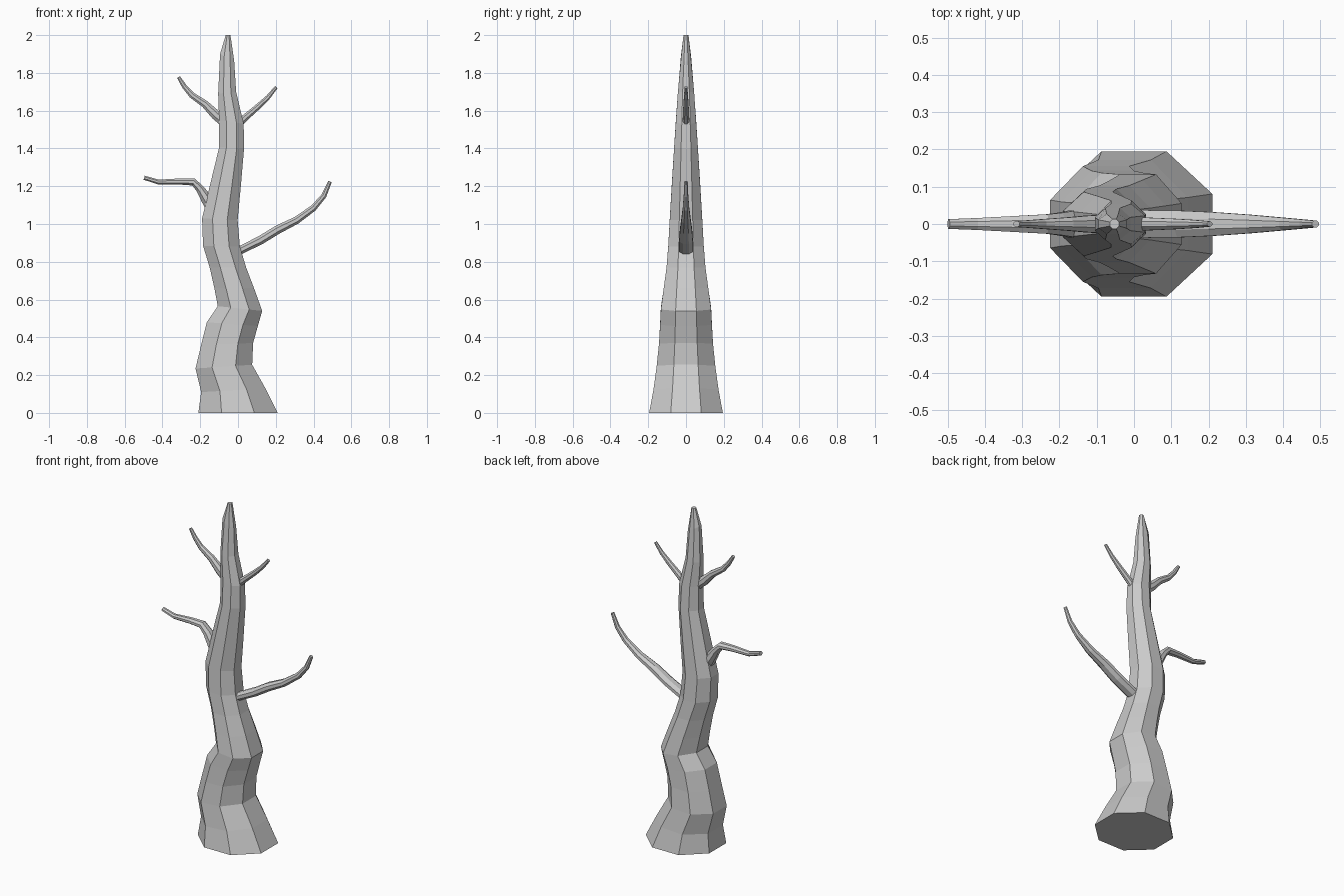
import bpy, bmesh, math
from mathutils import Vector

SIDES = 8
K = 1 / math.cos(math.pi / SIDES)   # flat-to-corner scale


def loft(name, sections):
    """Sections: (centre, half-width vector in the xz plane, half-depth in y)."""
    bm = bmesh.new()
    rings = []
    for c, u, ry in sections:
        ring = []
        for i in range(SIDES):
            a = (i + 0.5) * 2 * math.pi / SIDES
            p = c + u * (K * math.cos(a)) + Vector((0, ry * K * math.sin(a), 0))
            ring.append(bm.verts.new(p))
        rings.append(ring)
    for r0, r1 in zip(rings, rings[1:]):
        for i in range(SIDES):
            j = (i + 1) % SIDES
            bm.faces.new((r0[i], r0[j], r1[j], r1[i]))
    bm.faces.new(rings[0][::-1])
    bm.faces.new(rings[-1])
    bmesh.ops.recalc_face_normals(bm, faces=bm.faces)
    me = bpy.data.meshes.new(name)
    bm.to_mesh(me)
    bm.free()
    ob = bpy.data.objects.new(name, me)
    bpy.context.collection.objects.link(ob)
    return ob


def branch(name, pts):
    """Points: (x, z, in-plane radius, depth radius) along the branch."""
    path = [Vector((p[0], 0, p[1])) for p in pts]
    secs = []
    for i, p in enumerate(pts):
        t = (path[min(i + 1, len(path) - 1)] - path[max(i - 1, 0)]).normalized()
        secs.append((path[i], Vector((t.z, 0, -t.x)) * p[2], p[3]))
    return loft(name, secs)


# Trunk: left x, left z, right x, right z, half-depth
trunk = [
    (-.21, 0, .21, 0, .195), (-.195, .11, .145, .13, .172),
    (-.225, .235, .075, .255, .155), (-.195, .36, .08, .37, .143),
    (-.165, .48, .105, .46, .137), (-.107, .565, .128, .54, .133),
    (-.125, .66, .085, .66, .118), (-.15, .77, .043, .77, .103),
    (-.185, .885, .01, .88, .094), (-.19, 1.03, -.002, 1.02, .086),
    (-.145, 1.22, .015, 1.2, .075), (-.10, 1.405, .032, 1.40, .063),
    (-.10, 1.55, .03, 1.53, .054), (-.105, 1.69, -.01, 1.70, .043),
    (-.095, 1.9, -.02, 1.86, .027), (-.065, 2, -.04, 2, .013),
]
loft("trunk", [(Vector(((a + c) / 2, 0, (b + d) / 2)),
                Vector(((c - a) / 2, 0, (d - b) / 2)), y)
               for a, b, c, d, y in trunk])

# Branches
branch("lower_right_branch", [
    (-.03, .84, .022, .037), (.03, .87, .022, .037), (.12, .915, .023, .036),
    (.21, .97, .023, .032), (.31, 1.02, .02, .025), (.40, 1.085, .017, .017),
    (.455, 1.15, .014, .012), (.487, 1.225, .01, .009)])
branch("lower_left_branch", [
    (-.12, 1.06, .035, .038), (-.165, 1.13, .03, .036), (-.20, 1.185, .022, .03),
    (-.235, 1.222, .019, .026), (-.31, 1.225, .016, .022),
    (-.42, 1.222, .013, .016), (-.497, 1.245, .011, .013)])
branch("upper_left_branch", [
    (-.07, 1.54, .028, .025), (-.12, 1.58, .026, .023), (-.175, 1.635, .02, .018),
    (-.245, 1.683, .016, .013), (-.285, 1.73, .013, .01), (-.315, 1.778, .009, .008)])
branch("upper_right_branch", [
    (-.01, 1.52, .022, .018), (.04, 1.565, .018, .017), (.11, 1.625, .015, .014),
    (.16, 1.672, .012, .011), (.203, 1.725, .009, .007)])
